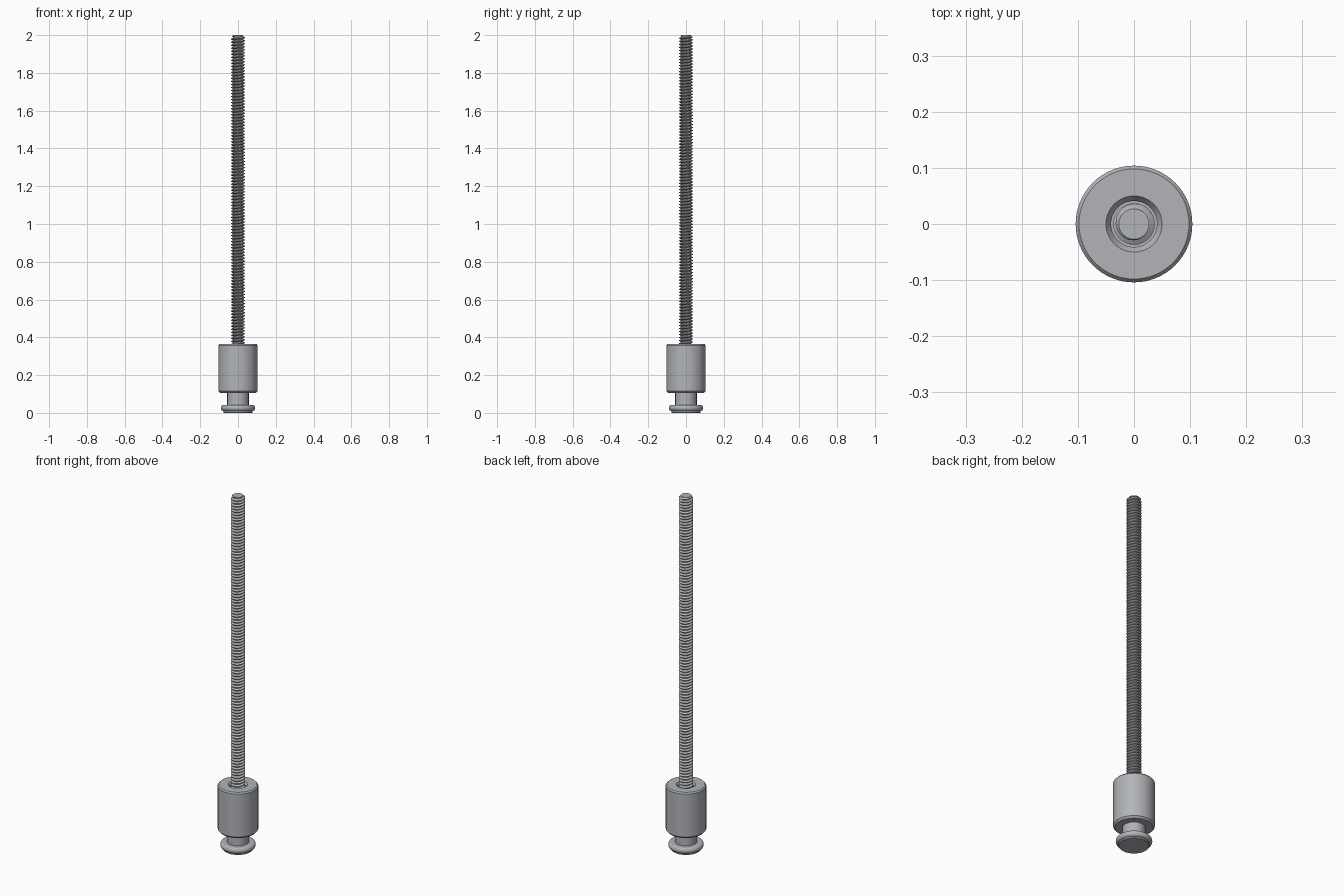
import bpy
import bmesh
import math
from mathutils import Vector

if "Cube" in bpy.data.objects:
    bpy.data.objects.remove(bpy.data.objects["Cube"], do_unlink=True)

# Brushed steel, shared by every part
steel = bpy.data.materials.new("steel grey")
steel.use_nodes = True
colour = (0.44, 0.455, 0.48, 1)
steel.diffuse_color = colour
steel.node_tree.nodes["Principled BSDF"].inputs["Base Color"].default_value = colour

Z_AXIS = Vector((0, 0, 1))
TOP = 2.0
CORE = 0.027      # root radius of the thread
CREST = 0.037     # outer radius of the thread
PITCH = 0.016


def finish(bm, name, angle=30):
    bmesh.ops.recalc_face_normals(bm, faces=bm.faces[:])
    mesh = bpy.data.meshes.new(name)
    bm.to_mesh(mesh)
    bm.free()
    mesh.materials.append(steel)
    obj = bpy.data.objects.new(name, mesh)
    bpy.context.collection.objects.link(obj)
    bpy.ops.object.select_all(action="DESELECT")
    obj.select_set(True)
    bpy.context.view_layer.objects.active = obj
    bpy.ops.object.shade_smooth_by_angle(angle=math.radians(angle))
    return obj


def sweep(bm, points, closed, turns, steps, rise):
    """Spin a (radius, height) profile about z, rising a little each step."""
    verts = [bm.verts.new((r, 0, z)) for r, z in points]
    ends = verts[1:] + verts[:1] if closed else verts[1:]
    edges = [bm.edges.new(pair) for pair in zip(verts, ends)]
    bmesh.ops.spin(bm, geom=verts + edges, cent=(0, 0, 0), axis=Z_AXIS,
                   dvec=Z_AXIS * rise, angle=math.tau * turns, steps=steps)


def lathe(name, points, closed=False):
    bm = bmesh.new()
    sweep(bm, points, closed, 1, 64, 0)
    bmesh.ops.remove_doubles(bm, verts=bm.verts[:], dist=1e-5)
    return finish(bm, name)


# Knob with a rounded rim, running up into the neck
rim = [(0.078 + 0.013 * math.cos(a), 0.026 + 0.016 * math.sin(a))
       for a in (math.pi * (i / 10 - 0.5) for i in range(11))]
lathe("knob_and_neck", [(0, 0), (0.075, 0), (0.078, 0.003)] + rim
      + [(0.057, 0.042), (0.057, 0.13), (0, 0.13)])

# Sleeve: chamfered outside, countersunk bore at the top
lathe("sleeve", [(0.057, 0.105), (0.095, 0.105), (0.104, 0.115),
                 (0.104, 0.358), (0.098, 0.365), (0.05, 0.365),
                 (0.041, 0.352), (0.041, 0.2), (0, 0.2), (0, 0.13),
                 (0.057, 0.13)], closed=True)

# Rod core closing the tip
lathe("rod_core", [(0, 0.2), (CORE, 0.2), (CORE, TOP), (0, TOP)])

# Helical thread, trimmed to a chamfer at the tip
bm = bmesh.new()
start, steps = 0.25, 32
turns = math.ceil((TOP - start) / PITCH) + 1
outline = [(CORE, 0), (CORE, 0.12), (CREST, 0.49), (CREST, 0.63), (CORE, 1)]
sweep(bm, [(r, start + f * PITCH) for r, f in outline], False,
      turns, turns * steps, PITCH / steps)
bmesh.ops.remove_doubles(bm, verts=bm.verts[:], dist=1e-5)
for v in bm.verts:
    v.co.z = min(v.co.z, TOP)
    radius = v.co.xy.length
    limit = min(radius, CORE + (TOP - v.co.z) * 0.9)
    v.co.xy *= limit / radius
bmesh.ops.dissolve_degenerate(bm, edges=bm.edges[:], dist=1e-5)
finish(bm, "rod_thread")
